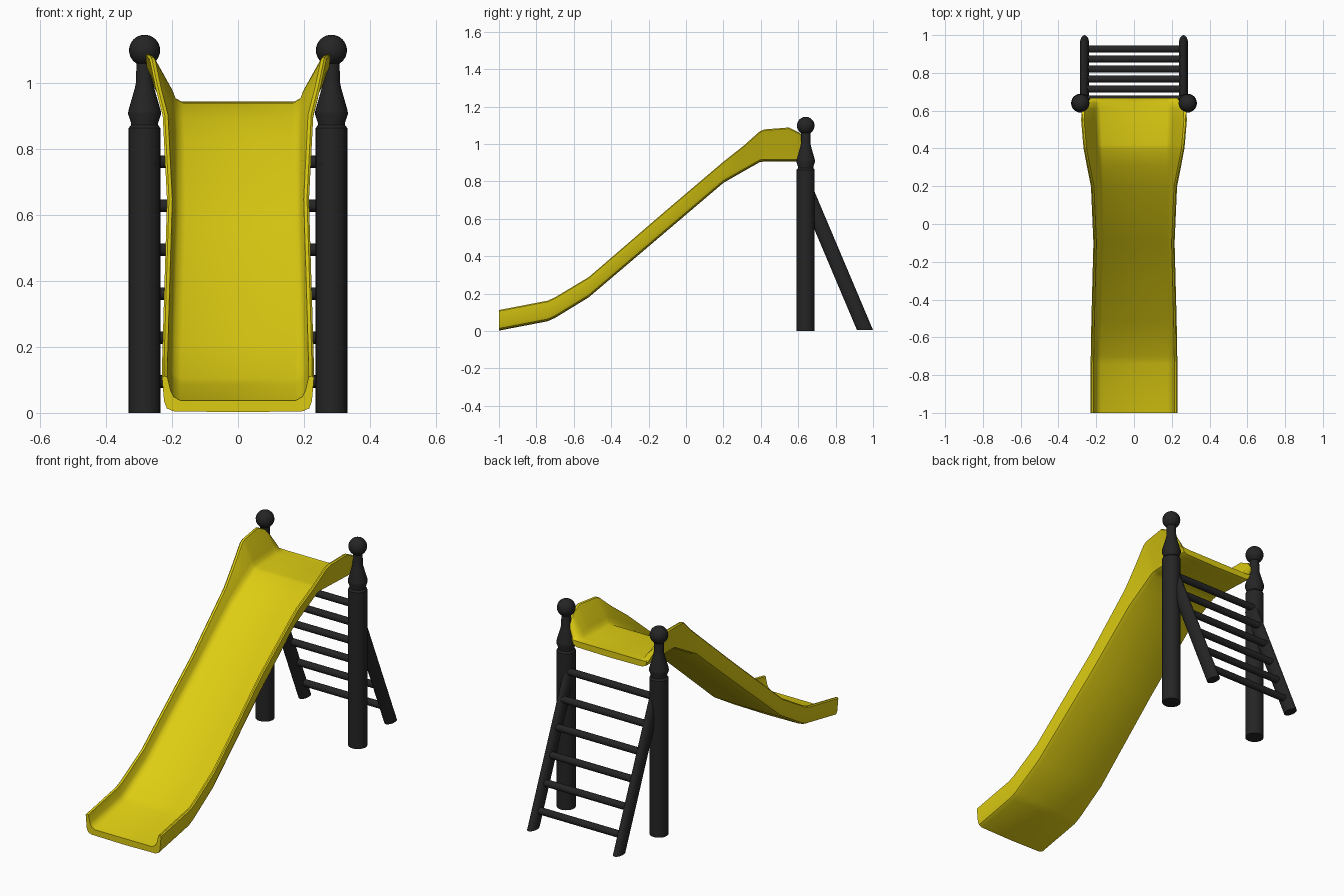
import bpy, bmesh, math
from mathutils import Vector

if "Cube" in bpy.data.objects:
    bpy.data.objects.remove(bpy.data.objects["Cube"])


def material(name, color):
    m = bpy.data.materials.new(name)
    m.diffuse_color = color
    m.use_nodes = True
    m.node_tree.nodes["Principled BSDF"].inputs["Base Color"].default_value = m.diffuse_color
    return m


YELLOW = material("yellow_plastic", (0.72, 0.6, 0.006, 1))
DARK = material("dark_frame", (0.018, 0.018, 0.018, 1))


def finish(name, bm, mat, angle=40):
    bmesh.ops.recalc_face_normals(bm, faces=bm.faces)
    me = bpy.data.meshes.new(name)
    bm.to_mesh(me)
    bm.free()
    ob = bpy.data.objects.new(name, me)
    bpy.context.collection.objects.link(ob)
    me.materials.append(mat)
    bpy.ops.object.select_all(action='DESELECT')
    ob.select_set(True)
    bpy.context.view_layer.objects.active = ob
    bpy.ops.object.shade_smooth_by_angle(angle=math.radians(angle))
    return ob


def loft(name, rings, mat, angle=40):
    """Skin closed rings of points and cap both ends."""
    bm = bmesh.new()
    vs = [[bm.verts.new(p) for p in r] for r in rings]
    n = len(vs[0])
    for a, b in zip(vs, vs[1:]):
        for i in range(n):
            j = (i + 1) % n
            bm.faces.new((a[i], a[j], b[j], b[i]))
    bm.faces.new(vs[0])
    bm.faces.new(vs[-1])
    return finish(name, bm, mat, angle)


def ellipse(center, rx, ry, n=20):
    c = Vector(center)
    return [c + Vector((rx * math.cos(2 * math.pi * i / n), ry * math.sin(2 * math.pi * i / n), 0))
            for i in range(n)]


def chute_section(y, zb, zt, wb, wt):
    """U-shaped trough section: outer skin, rim, inner skin."""
    zf = zb + 0.035
    h = max(zt - zf, 0.004)
    half = [(wb - 0.028, zb + 0.003), (wb - 0.008, zb + 0.012), (wb, zb + 0.034),
            (wt, zt - 0.006), (wt - 0.006, zt), (wt - 0.016, zt - 0.003),
            (wb - 0.02, zf + min(0.035, h * 0.4)), (wb - 0.029, zf + min(0.012, h * 0.2)),
            (wb - 0.05, zf)]
    outer = [(0, zb)] + half + [(0, zf)] + [(-x, z) for x, z in reversed(half)]
    return [(x, y, z) for x, z in outer]


# Slide chute: y, bottom z, rim z, bottom half width, rim half width
stations = [
    (-1.0, 0.002, 0.112, 0.224, 0.230),
    (-0.74, 0.052, 0.162, 0.224, 0.230),
    (-0.70, 0.070, 0.180, 0.224, 0.229),
    (-0.52, 0.180, 0.288, 0.221, 0.226),
    (-0.10, 0.537, 0.650, 0.210, 0.215),
    (0.20, 0.792, 0.905, 0.211, 0.228),
    (0.31, 0.855, 0.992, 0.214, 0.250),
    (0.395, 0.903, 1.068, 0.217, 0.266),
    (0.42, 0.906, 1.078, 0.218, 0.269),
    (0.55, 0.906, 1.088, 0.224, 0.280),
    (0.61, 0.906, 1.058, 0.227, 0.277),
    (0.642, 0.906, 1.015, 0.228, 0.265),
    (0.655, 0.906, 0.960, 0.228, 0.238),
    (0.668, 0.908, 0.947, 0.228, 0.231),
]
loft("slide_chute", [chute_section(*s) for s in stations], YELLOW)

# Turned post profile: radius, height
post = [(0.048, 0), (0.048, 0.862), (0.041, 0.872), (0.041, 0.878), (0.050, 0.905),
        (0.049, 0.915), (0.029, 0.985), (0.026, 1.0), (0.024, 1.08)]

for side, s in (("left", -1), ("right", 1)):
    # Posts with ball finials
    loft(side + "_post", [ellipse((s * 0.283, 0.64, z), r, r, 24) for r, z in post], DARK, 30)
    bm = bmesh.new()
    bmesh.ops.create_uvsphere(bm, u_segments=24, v_segments=16, radius=0.047)
    bmesh.ops.translate(bm, verts=bm.verts, vec=(s * 0.283, 0.64, 1.098))
    finish(side + "_post_ball", bm, DARK)
    # Leaning ladder rail, cut level at the foot
    loft(side + "_ladder_rail", [ellipse((s * 0.262, 0.957, 0.005), 0.024, 0.043),
                                 ellipse((s * 0.262, 0.640, 0.755), 0.024, 0.043)], DARK)

# Ladder rungs
for i in range(6):
    y, z = 0.926 - 0.053 * i, 0.095 + 0.133 * i
    rings = [[(x, y + 0.019 * math.cos(a), z + 0.019 * math.sin(a))
              for a in (2 * math.pi * k / 16 for k in range(16))] for x in (-0.255, 0.255)]
    loft(f"ladder_rung_{i + 1}", rings, DARK)
